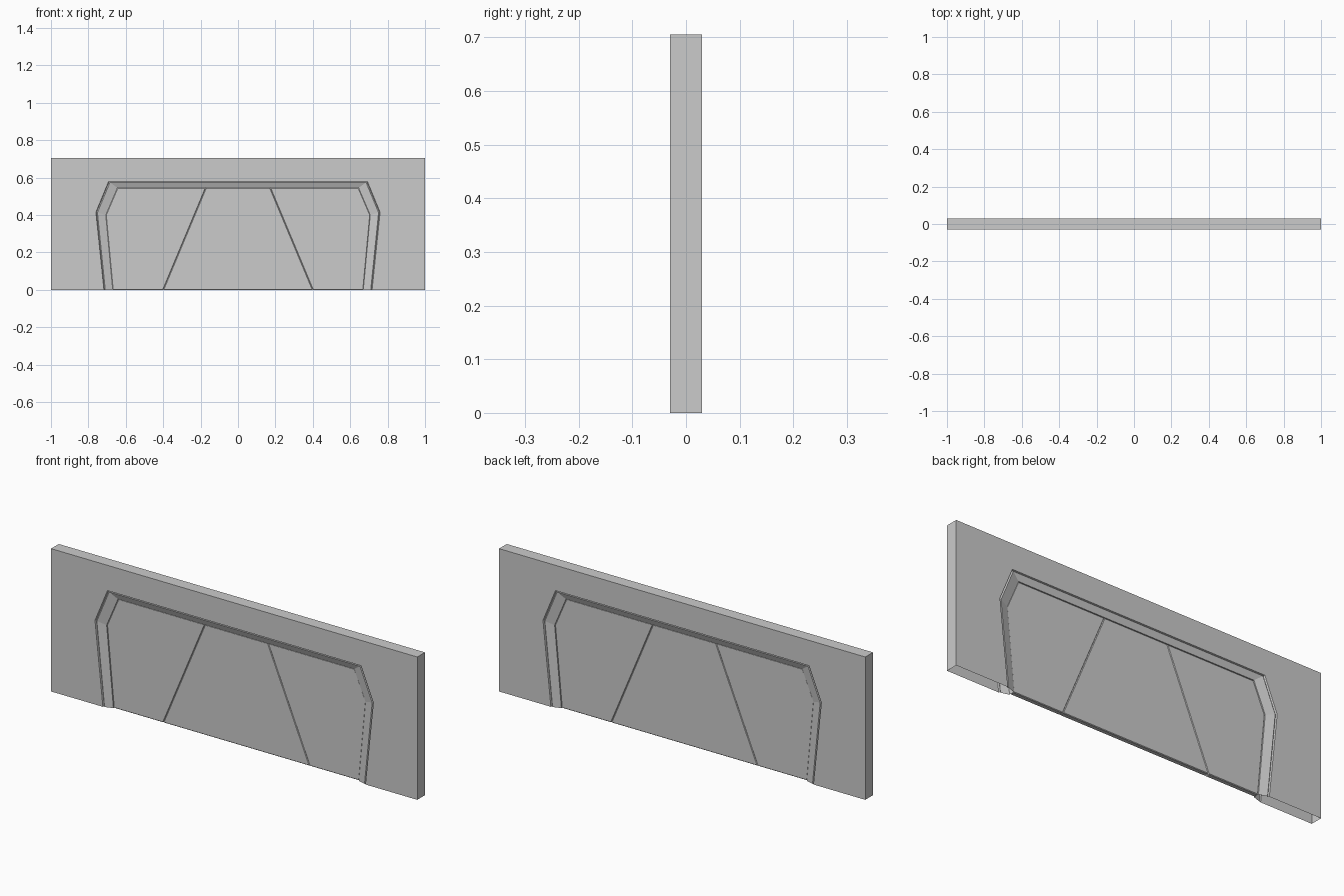
import bpy, bmesh

if "Cube" in bpy.data.objects:
    bpy.data.objects.remove(bpy.data.objects["Cube"])

# Half outlines (x, z) on the right side, from floor to top
RECT = [(1.0, 0), (1.0, 0.415), (1.0, 0.705)]
OUTER = [(0.717, 0), (0.76, 0.415), (0.692, 0.58)]
INNER = [(0.67, 0), (0.707, 0.40), (0.645, 0.545)]
HALF = 0.03
DOOR = 0.012


def mirrored(half):
    return half + [(-x, z) for x, z in reversed(half)]


def blend(a, b, t):
    return [(p[0] + (q[0] - p[0]) * t, p[1] + (q[1] - p[1]) * t) for p, q in zip(a, b)]


def finish(bm, name):
    bmesh.ops.recalc_face_normals(bm, faces=bm.faces[:])
    mesh = bpy.data.meshes.new(name)
    bm.to_mesh(mesh)
    bm.free()
    ob = bpy.data.objects.new(name, mesh)
    bpy.context.collection.objects.link(ob)
    return ob


def loft(name, loops):
    """Bridge open arch-shaped loops given as (half outline, y)."""
    bm = bmesh.new()
    rings = [[bm.verts.new((x, y, z)) for x, z in mirrored(h)] for h, y in loops]
    for a, b in zip(rings, rings[1:]):
        for i in range(len(a) - 1):
            bm.faces.new((a[i], a[i + 1], b[i + 1], b[i]))
    return finish(bm, name)


def panel(name, pts):
    bm = bmesh.new()
    f = bm.faces.new([bm.verts.new((x, -DOOR, z)) for x, z in pts])
    ext = bmesh.ops.extrude_face_region(bm, geom=[f], use_keep_orig=True)
    moved = [v for v in ext["geom"] if isinstance(v, bmesh.types.BMVert)]
    bmesh.ops.translate(bm, verts=moved, vec=(0, 2 * DOOR, 0))
    ob = finish(bm, name)
    bev = ob.modifiers.new("edge_chamfer", 'BEVEL')
    bev.width = 0.003
    bev.segments = 1
    return ob


# Wall shell around the doorway, open underneath
loft("wall", [(OUTER, -HALF), (RECT, -HALF), (RECT, HALF), (OUTER, HALF)])

# Sloped door frame with a fine seam against the wall
seam, lip = blend(OUTER, INNER, 0.06), blend(OUTER, INNER, 0.16)
frame_side = [(OUTER, HALF), (seam, 0.023), (lip, 0.027), (INNER, 0.015)]
loft("door_frame", [(h, -y) for h, y in frame_side]
     + [(h, y) for h, y in reversed(frame_side)])

# Three door panels: a tapered centre and two mirrored sides
panel("door_centre", [(-0.40, 0), (0.40, 0), (0.172, 0.545), (-0.172, 0.545)])
for side, s in (("left", -1), ("right", 1)):
    panel("door_" + side, [(s * x, z) for x, z in [(0.40, 0)] + INNER + [(0.172, 0.545)]])
